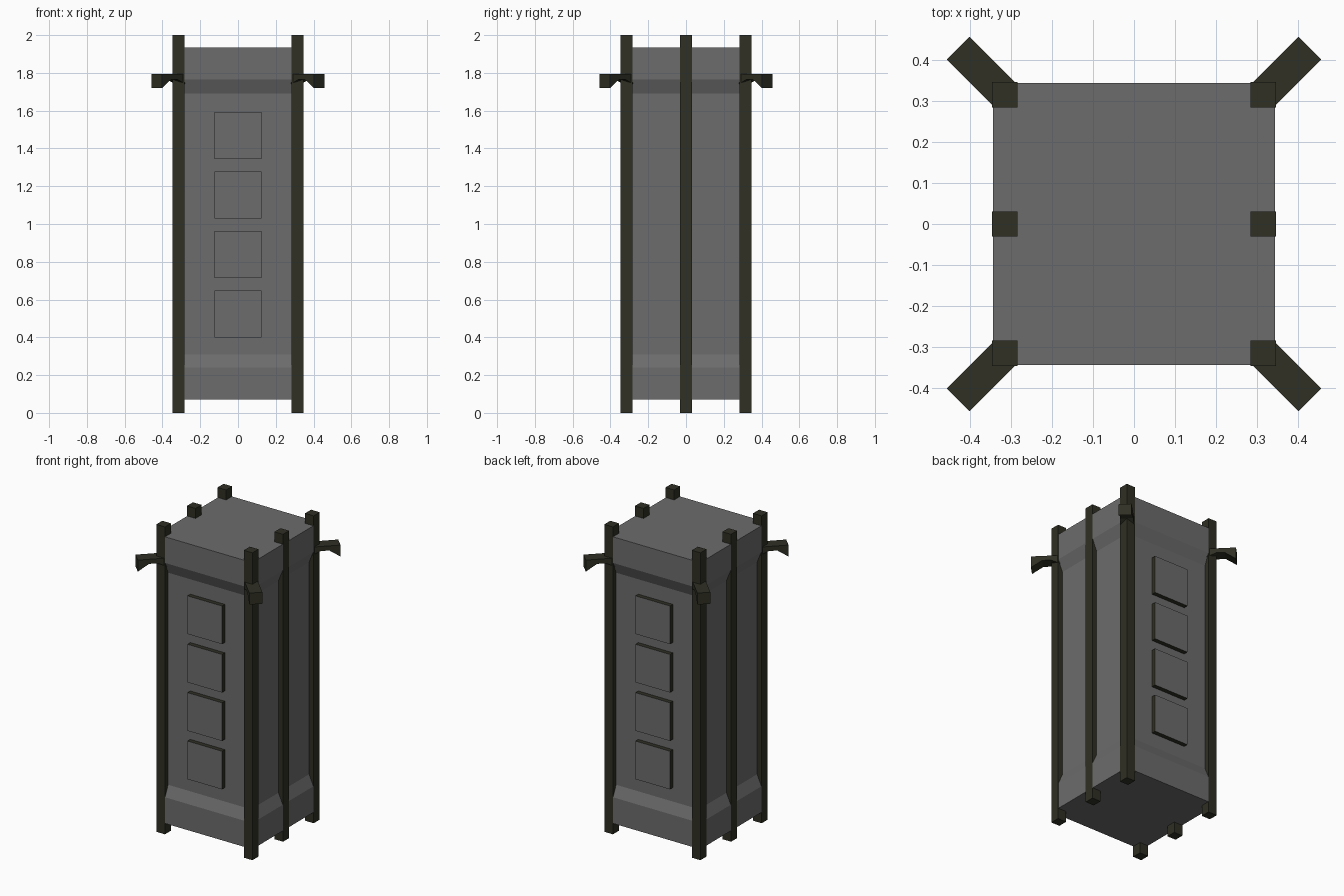
import bpy, bmesh, math
from mathutils import Matrix

if "Cube" in bpy.data.objects:
    bpy.data.objects.remove(bpy.data.objects["Cube"])


def material(name, rgb):
    m = bpy.data.materials.new(name)
    m.diffuse_color = (*rgb, 1)
    m.use_nodes = True
    m.node_tree.nodes["Principled BSDF"].inputs["Base Color"].default_value = m.diffuse_color
    return m


GREY = material("grey plating", (0.15, 0.15, 0.15))
DARK = material("dark olive frame", (0.029, 0.029, 0.018))


def finish(name, bm, *mats):
    bmesh.ops.recalc_face_normals(bm, faces=bm.faces)
    me = bpy.data.meshes.new(name)
    bm.to_mesh(me)
    bm.free()
    ob = bpy.data.objects.new(name, me)
    for m in mats:
        me.materials.append(m)
    bpy.context.collection.objects.link(ob)
    return ob


def box(name, lo, hi, *mats, front_rule=False):
    bm = bmesh.new()
    size = [h - l for l, h in zip(lo, hi)]
    mid = [(h + l) / 2 for l, h in zip(lo, hi)]
    bmesh.ops.create_cube(bm, size=1, matrix=Matrix.Translation(mid) @ Matrix.Diagonal((*size, 1)))
    if front_rule:  # rims take the second colour
        bm.normal_update()
        for f in bm.faces:
            f.material_index = 0 if abs(f.normal.y) > 0.5 else 1
    return finish(name, bm, *mats)


# Body: square column with a recessed waist
WIDE, WAIST = 0.344, 0.313
bm = bmesh.new()
rings = []
for h, z in [(WIDE, 0.07), (WIDE, 0.24), (WAIST, 0.31), (WAIST, 1.69), (WIDE, 1.765), (WIDE, 1.935)]:
    rings.append([bm.verts.new((sx * h, sy * h, z)) for sx, sy in ((-1, -1), (1, -1), (1, 1), (-1, 1))])
for a, b in zip(rings, rings[1:]):
    for i in range(4):
        j = (i + 1) % 4
        bm.faces.new((a[i], a[j], b[j], b[i]))
bm.faces.new(rings[0][::-1])
bm.faces.new(rings[-1])
finish("body", bm, GREY)

# Posts: four corners plus one in the middle of each side
for sx in (-1, 1):
    for sy, name in ((-1, "front_post"), (0, "middle_post"), (1, "back_post")):
        cx, cy = sx * 0.315, sy * 0.315
        box(name, (cx - 0.031, cy - 0.031, 0), (cx + 0.031, cy + 0.031, 2), DARK)

# Four raised panels on front and back, grey with dark rims
for sy, name in ((-1, "front_panel"), (1, "back_panel")):
    for i in range(4):
        z = 0.40 + i * 0.315
        ys = sorted((sy * 0.30, sy * 0.342))
        box(name, (-0.124, ys[0], z), (0.124, ys[1], z + 0.248), GREY, DARK, front_rule=True)

# Diagonal hooked brackets at the corners
profile = [(0.41, 1.795), (0.607, 1.795), (0.607, 1.72), (0.54, 1.765), (0.49, 1.765), (0.41, 1.73)]
for k in range(4):
    bm = bmesh.new()
    sides = [[bm.verts.new((r, w, z)) for r, z in profile] for w in (-0.039, 0.039)]
    bm.faces.new(sides[0])
    bm.faces.new(sides[1][::-1])
    n = len(profile)
    for i in range(n):
        j = (i + 1) % n
        bm.faces.new((sides[0][i], sides[0][j], sides[1][j], sides[1][i]))
    bmesh.ops.rotate(bm, verts=bm.verts, matrix=Matrix.Rotation(math.radians(45 + 90 * k), 3, 'Z'))
    finish("corner_bracket", bm, DARK)
